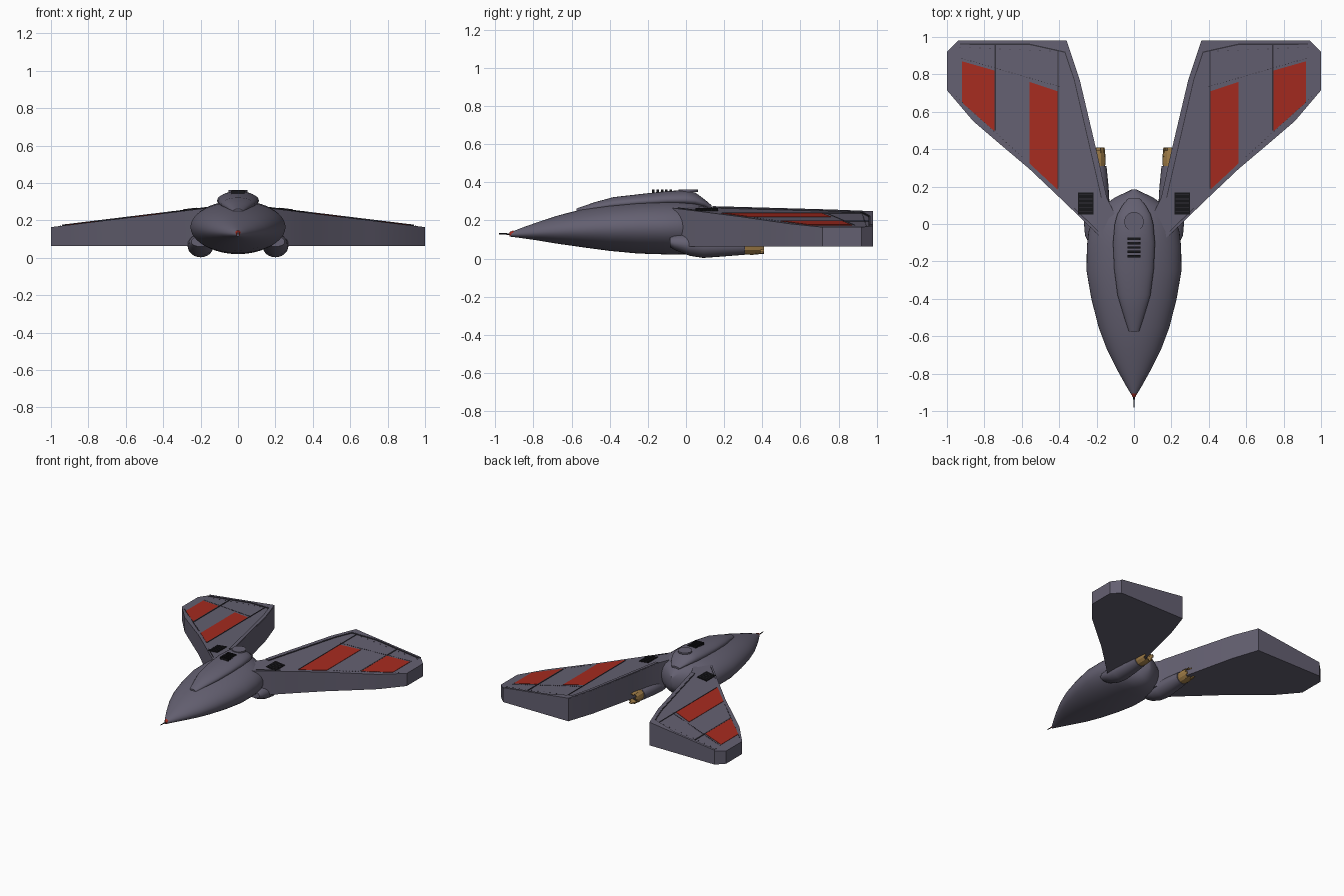
import bpy, bmesh, math
from mathutils import Vector

if "Cube" in bpy.data.objects:
    bpy.data.objects.remove(bpy.data.objects["Cube"])


def material(name, rgb):
    m = bpy.data.materials.new(name)
    m.diffuse_color = (*rgb, 1)
    m.use_nodes = True
    m.node_tree.nodes["Principled BSDF"].inputs["Base Color"].default_value = m.diffuse_color
    return m


HULL = material("slate_hull", (0.127, 0.117, 0.165))
RED = material("panel_red", (0.38, 0.024, 0.014))
GOLD = material("nozzle_gold", (0.36, 0.21, 0.065))
BLACK = material("vent_black", (0.008, 0.008, 0.010))
SEAM = material("seam_dark", (0.035, 0.033, 0.045))


def finish(name, bm, mat, angle=35):
    bmesh.ops.recalc_face_normals(bm, faces=bm.faces[:])
    me = bpy.data.meshes.new(name)
    bm.to_mesh(me)
    bm.free()
    me.materials.append(mat)
    ob = bpy.data.objects.new(name, me)
    bpy.context.collection.objects.link(ob)
    me.shade_smooth()
    me.set_sharp_from_angle(angle=math.radians(angle))
    return ob


def loft(name, stations, mat, n=32, x0=0, angle=35):
    """Rings along y; each station is y, half width, bottom, middle, top."""
    bm = bmesh.new()
    rings = []
    for y, w, lo, mid, hi in stations:
        ring = []
        for i in range(n):
            a = 2 * math.pi * i / n
            h = hi - mid if math.sin(a) > 0 else mid - lo
            ring.append(bm.verts.new((x0 + w * math.cos(a), y, mid + h * math.sin(a))))
        rings.append(ring)
    for r, q in zip(rings, rings[1:]):
        for i in range(n):
            bm.faces.new((r[i], r[(i + 1) % n], q[(i + 1) % n], q[i]))
    bm.faces.new(rings[0])
    bm.faces.new(rings[-1])
    return finish(name, bm, mat, angle)


def slab(bm, plan, bottom, top, side=1):
    """Closed prism over a plan outline; bottom and top are functions of x."""
    lo = [bm.verts.new((side * x, y, bottom(x))) for x, y in plan]
    hi = [bm.verts.new((side * x, y, top(x))) for x, y in plan]
    bm.faces.new(lo)
    bm.faces.new(hi)
    for i in range(len(plan)):
        j = (i + 1) % len(plan)
        bm.faces.new((lo[i], lo[j], hi[j], hi[i]))


def wing_top(x):
    return 0.262 - 0.122 * (x - 0.2)


def raised(h):
    return lambda x: wing_top(x) + h


def strip(p, q, w):
    p, q = Vector(p), Vector(q)
    d = (q - p).normalized() * w / 2
    n = Vector((-d.y, d.x))
    return [p + n, q + n, q - n, p - n]


def rect(x1, x2, y1, y2):
    return [(x1, y1), (x2, y1), (x2, y2), (x1, y2)]


# Fuselage and canopy
loft("fuselage", [
    (-0.925, 0.006, 0.115, 0.125, 0.135), (-0.87, 0.04, 0.108, 0.13, 0.158),
    (-0.78, 0.09, 0.095, 0.137, 0.19), (-0.67, 0.145, 0.077, 0.145, 0.226),
    (-0.55, 0.19, 0.06, 0.153, 0.257), (-0.40, 0.228, 0.04, 0.16, 0.283),
    (-0.25, 0.254, 0.026, 0.165, 0.3), (-0.12, 0.252, 0.022, 0.165, 0.306),
    (-0.04, 0.243, 0.02, 0.165, 0.305), (0.03, 0.22, 0.02, 0.165, 0.298),
    (0.09, 0.175, 0.03, 0.165, 0.284), (0.14, 0.105, 0.06, 0.165, 0.262),
    (0.185, 0.012, 0.13, 0.165, 0.215)], HULL, 48)
loft("canopy", [
    (-0.575, 0.028, 0.235, 0.245, 0.262), (-0.48, 0.058, 0.24, 0.268, 0.295),
    (-0.38, 0.088, 0.25, 0.285, 0.322), (-0.24, 0.106, 0.26, 0.298, 0.338),
    (-0.1, 0.112, 0.27, 0.306, 0.354), (0.0, 0.103, 0.27, 0.306, 0.358),
    (0.05, 0.09, 0.27, 0.302, 0.345), (0.1, 0.062, 0.26, 0.288, 0.308),
    (0.135, 0.032, 0.25, 0.268, 0.278)], HULL, 32)

# Canopy outline where it meets the fuselage
bm = bmesh.new()
bmesh.ops.create_cone(bm, cap_ends=True, segments=24, radius1=0.052, radius2=0.052, depth=0.012)
bmesh.ops.translate(bm, verts=bm.verts[:], vec=(0, 0.012, 0.356))
finish("dorsal_hatch", bm, HULL)
bm = bmesh.new()
for i in range(5):
    y = -0.178 + i * 0.023
    slab(bm, rect(-0.036, 0.036, y, y + 0.013), lambda x: 0.33, lambda x: 0.361)
finish("dorsal_vent", bm, BLACK)

# Nose probe and its red collar
loft("nose_probe", [(-0.98, 0.003, 0.127, 0.13, 0.133), (-0.9, 0.005, 0.122, 0.127, 0.132)], BLACK, 8)
loft("probe_collar", [(-0.925, 0.008, 0.115, 0.127, 0.139), (-0.905, 0.016, 0.117, 0.13, 0.148)], RED, 12)

WING = [(0.13, -0.1), (0.19, -0.06), (0.37, 0.115), (0.56, 0.295), (0.72, 0.43), (0.86, 0.55),
        (1.0, 0.715), (1.0, 0.92), (0.94, 0.98), (0.36, 0.98), (0.29, 0.77),
        (0.2, 0.39), (0.145, 0.14), (0.1, 0.05)]
INBOARD = [(0.14, 0.14), (0.195, 0.38), (0.285, 0.77), (0.352, 0.97)]

for side, tag in ((1, "right"), (-1, "left")):
    # Thick flat-bottomed wing
    bm = bmesh.new()
    slab(bm, WING, lambda x: 0.063, wing_top, side)
    finish(tag + "_wing", bm, HULL, 20)

    # Raised rim along the inboard edge
    bm = bmesh.new()
    for (a, b), (c, d) in zip(INBOARD, INBOARD[1:]):
        slab(bm, [(a + 0.006, b), (c + 0.006, d), (c + 0.032, d), (a + 0.032, b)],
             raised(-0.005), raised(0.006), side)
    slab(bm, [(0.36, 0.92), (0.56, 0.965), (0.93, 0.965), (0.94, 0.98), (0.36, 0.98)],
         raised(-0.005), raised(0.006), side)
    finish(tag + "_wing_rim", bm, HULL)

    # Red wing panels
    bm = bmesh.new()
    slab(bm, [(0.41, 0.185), (0.56, 0.325), (0.56, 0.76), (0.41, 0.71)], raised(-0.003), raised(0.003), side)
    slab(bm, [(0.745, 0.495), (0.92, 0.65), (0.92, 0.87), (0.745, 0.82)], raised(-0.003), raised(0.003), side)
    finish(tag + "_red_panels", bm, RED)

    # Panel seams and rivet rows
    bm = bmesh.new()
    lines = [((0.406, 0.19), (0.406, 0.93), 0.005), ((0.742, 0.5), (0.742, 0.96), 0.009),
             ((0.36, 0.917), (0.56, 0.961), 0.007), ((0.56, 0.961), (0.93, 0.962), 0.007),
             ((0.19, -0.04), (0.32, 0.085), 0.004)]
    lines += [((a + 0.034, b), (c + 0.034, d), 0.005) for (a, b), (c, d) in zip(INBOARD, INBOARD[1:])]
    for p, q, w in lines:
        slab(bm, strip(p, q, w), raised(-0.003), raised(0.004), side)
    for p, q, n in (((0.4, 0.735), (0.92, 0.885), 34), ((0.6, 0.36), (0.95, 0.68), 22),
                    ((0.45, 0.925), (0.93, 0.945), 10)):
        p, q = Vector(p), Vector(q)
        for i in range(n):
            c = p.lerp(q, i / (n - 1))
            slab(bm, rect(c.x - 0.003, c.x + 0.003, c.y - 0.002, c.y + 0.002),
                 raised(-0.003), raised(0.003), side)
    finish(tag + "_seams", bm, SEAM)

    # Wing root vent: frame plate with slats
    bm = bmesh.new()
    slab(bm, rect(0.216, 0.3, 0.05, 0.168), raised(-0.004), raised(0.005), side)
    finish(tag + "_vent_plate", bm, BLACK)
    bm = bmesh.new()
    for i in range(5):
        y = 0.066 + i * 0.022
        slab(bm, rect(0.222, 0.294, y, y + 0.004), raised(0), raised(0.009), side)
    finish(tag + "_vent_slats", bm, SEAM)

    # Engine nacelle under the wing root
    x0 = side * 0.2
    loft(tag + "_nacelle", [
        (-0.085, 0.05, 0.06, 0.085, 0.115), (-0.06, 0.062, 0.045, 0.08, 0.125),
        (0.02, 0.069, 0.014, 0.07, 0.13), (0.09, 0.07, 0.003, 0.066, 0.13),
        (0.2, 0.064, 0.011, 0.066, 0.125), (0.31, 0.053, 0.02, 0.066, 0.115)], HULL, 24, x0)

    # Nozzle: collar, alternating long and short petals, dark throat
    bm = bmesh.new()
    n, zc = 12, 0.068
    for i in range(n):
        end = 0.41 if i % 2 else 0.392
        a, b = 2 * math.pi * i / n, 2 * math.pi * (i + 1) / n
        ring = []
        for y, ro, ri in ((0.3, 0.045, 0.036), (0.345, 0.049, 0.04), (end, 0.043, 0.036)):
            ring.append([bm.verts.new((x0 + r * math.cos(t), y, zc + r * math.sin(t)))
                         for r, t in ((ro, a), (ro, b), (ri, b), (ri, a))])
        bm.faces.new(ring[0])
        bm.faces.new(ring[-1])
        for r, q in zip(ring, ring[1:]):
            for k in range(4):
                bm.faces.new((r[k], r[(k + 1) % 4], q[(k + 1) % 4], q[k]))
    finish(tag + "_nozzle", bm, GOLD, 20)
    loft(tag + "_nozzle_throat", [(0.3, 0.038, zc - 0.038, zc, zc + 0.038),
                                  (0.35, 0.038, zc - 0.038, zc, zc + 0.038)], SEAM, 12, x0)
